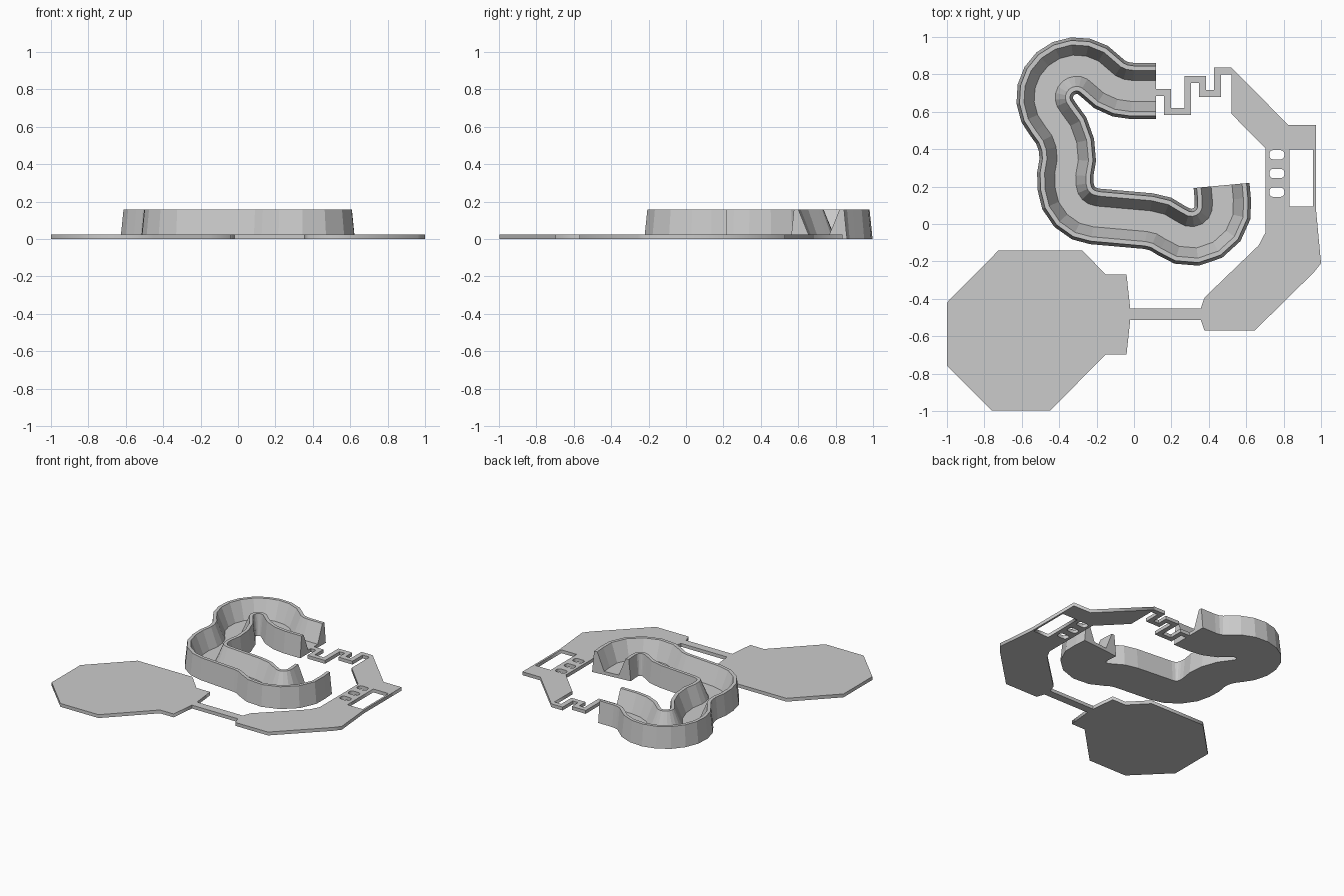
import bpy, bmesh
from math import radians, cos, sin, pi
from mathutils import Vector

if "Cube" in bpy.data.objects:
    bpy.data.objects.remove(bpy.data.objects["Cube"])

PLATE_H = 0.025


def sweep(name, path, profile):
    """Sweep a closed (offset, height) profile along a flat path with mitred joints."""
    pts = [Vector(p) for p in path]
    bm = bmesh.new()
    rings = []
    for i, p in enumerate(pts):
        a = (p - pts[i - 1]).normalized() if i else None
        b = (pts[i + 1] - p).normalized() if i < len(pts) - 1 else None
        a, b = a or b, b or a
        t = (a + b).normalized()
        n = Vector((-t.y, t.x)) / max(t.dot(a), 0.3)
        rings.append([bm.verts.new((p.x + n.x * o, p.y + n.y * o, z)) for o, z in profile])
    k = len(profile)
    for r, s in zip(rings, rings[1:]):
        for j in range(k):
            bm.faces.new((r[j], r[(j + 1) % k], s[(j + 1) % k], s[j]))
    bm.faces.new(rings[0])
    bm.faces.new(rings[-1])
    bmesh.ops.recalc_face_normals(bm, faces=bm.faces)
    me = bpy.data.meshes.new(name)
    bm.to_mesh(me)
    bm.free()
    ob = bpy.data.objects.new(name, me)
    bpy.context.collection.objects.link(ob)
    return ob


def plate(name, outline, holes=()):
    """Flat slab from an outline with optional holes."""
    cu = bpy.data.curves.new(name, 'CURVE')
    cu.dimensions = '2D'
    cu.fill_mode = 'BOTH'
    cu.extrude = PLATE_H / 2
    for loop in (outline, *holes):
        sp = cu.splines.new('POLY')
        sp.points.add(len(loop) - 1)
        for q, (x, y) in zip(sp.points, loop):
            q.co = (x, y, 0, 1)
        sp.use_cyclic_u = True
    ob = bpy.data.objects.new(name, cu)
    ob.location.z = PLATE_H / 2
    bpy.context.collection.objects.link(ob)
    bpy.ops.object.select_all(action='DESELECT')
    ob.select_set(True)
    bpy.context.view_layer.objects.active = ob
    bpy.ops.object.convert(target='MESH')


def rounded_slot(cx, cy, w, h, r):
    """Rectangle with rounded corners."""
    out = []
    for k, (sx, sy) in enumerate(((1, 1), (-1, 1), (-1, -1), (1, -1))):
        for s in range(4):
            a = (k + s / 3) * pi / 2
            out.append((cx + sx * (w / 2 - r) + r * cos(a), cy + sy * (h / 2 - r) + r * sin(a)))
    return out


# Winding channel: tangent arcs given as centre, radius, start/end angle, segments
arcs = [(-.008, .939, .228, 270, 221, 3),
        (-.307, .676, .171, 41, 222, 10),
        (-.666, .356, .312, 42, -17, 4),
        (-.195, .211, .171, 163, 265.5, 5),
        (.061, -.198, .214, 85.5, 50, 2),
        (.307, .099, .171, 230, 371, 6)]
path = [Vector((.118, .711))]
for cx, cy, r, a0, a1, n in arcs:
    for i in range(n + 1):
        a = radians(a0 + (a1 - a0) * i / n)
        p = Vector((cx + r * cos(a), cy + r * sin(a)))
        if (p - path[-1]).length > 0.03:
            path.append(p)
path.append(Vector((.468, .206)))

half = [(.150, 0), (.134, .158), (.110, .158), (.056, PLATE_H)]
channel = half + [(-o, z) for o, z in reversed(half)]
sweep("winding_channel", path, channel)

# Zigzag strip joining the channel to the side plate
zig = [(.118, .703), (.179, .703), (.179, .602), (.288, .602), (.288, .773),
       (.366, .773), (.366, .698), (.446, .698), (.446, .818), (.52, .818)]
w = .018
sweep("zigzag_strip", zig, [(w, 0), (w, PLATE_H), (-w, PLATE_H), (-w, 0)])

# Side plate with a window and three slots
window = [(.832, .094), (.958, .094), (.958, .398), (.832, .398)]
slots = [rounded_slot(.764, y, .08, .05, .02) for y in (.37, .27, .17)]
plate("side_plate",
      [(.52, .836), (.825, .53), (.972, .53), (.972, .09), (1, -.21), (.96, -.26),
       (.645, -.57), (.377, -.57), (.356, -.51), (.356, -.453), (.377, -.393),
       (.666, -.115), (.703, -.045), (.703, .404), (.52, .59)],
      [window, *slots])

# Narrow bridge between the two plates
sweep("bridge", [(-.02, -.482), (.356, -.482)],
      [(.03, 0), (.03, PLATE_H), (-.03, PLATE_H), (-.03, 0)])

# Eight-sided end plate with its neck
plate("end_plate",
      [(-.02, -.453), (-.04, -.27), (-.152, -.27), (-.275, -.142), (-.725, -.142),
       (-1, -.42), (-1, -.757), (-.76, -.997), (-.447, -.997), (-.152, -.698),
       (-.04, -.698), (-.02, -.511)])
